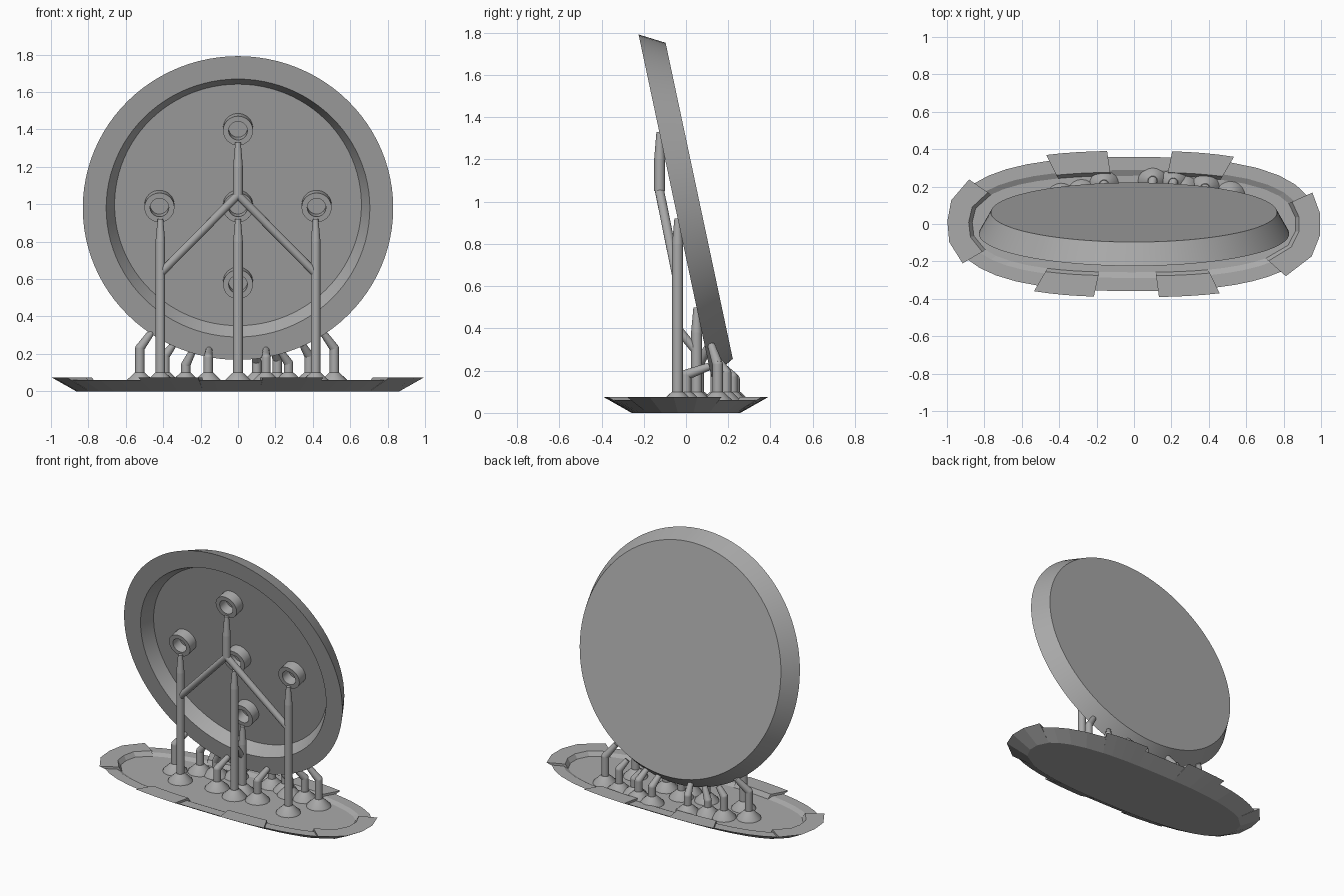
import bpy, bmesh, math
from mathutils import Vector, Matrix

if "Cube" in bpy.data.objects:
    bpy.data.objects.remove(bpy.data.objects["Cube"])

grey = bpy.data.materials.new("resin grey")
grey.use_nodes = True
COLOUR = (0.4, 0.4, 0.4, 1)
grey.diffuse_color = COLOUR
grey.node_tree.nodes["Principled BSDF"].inputs["Base Color"].default_value = COLOUR


def finish(bm, name, smooth=True):
    bmesh.ops.recalc_face_normals(bm, faces=bm.faces)
    mesh = bpy.data.meshes.new(name)
    bm.to_mesh(mesh)
    bm.free()
    ob = bpy.data.objects.new(name, mesh)
    bpy.context.collection.objects.link(ob)
    mesh.materials.append(grey)
    if smooth:
        bpy.ops.object.select_all(action='DESELECT')
        ob.select_set(True)
        bpy.context.view_layer.objects.active = ob
        bpy.ops.object.shade_smooth_by_angle(angle=math.radians(30))
    return ob


def lathe(name, profile, steps, closed=False):
    bm = bmesh.new()
    verts = [bm.verts.new((r, 0, z)) for r, z in profile]
    edges = [bm.edges.new(p) for p in zip(verts, verts[1:])]
    if closed:
        edges.append(bm.edges.new((verts[-1], verts[0])))
    bmesh.ops.spin(bm, geom=verts + edges, axis=(0, 0, 1), cent=(0, 0, 0),
                   angle=math.tau, steps=steps)
    bmesh.ops.remove_doubles(bm, verts=bm.verts, dist=1e-4)
    return finish(bm, name)


def rod(name, points, radii):
    # tapered round segments with a ball at each bend
    bm = bmesh.new()
    pts = [Vector(p) for p in points]
    for i, (a, b) in enumerate(zip(pts, pts[1:])):
        d = b - a
        place = Matrix.Translation((a + b) / 2) @ d.to_track_quat('Z', 'Y').to_matrix().to_4x4()
        bmesh.ops.create_cone(bm, cap_ends=True, segments=16, radius1=radii[i],
                              radius2=radii[i + 1], depth=d.length, matrix=place)
        if i:
            bmesh.ops.create_uvsphere(bm, u_segments=16, v_segments=8, radius=radii[i],
                                      matrix=Matrix.Translation(a))
    return finish(bm, name)


# Tilted dish with a recessed front
tilt = Matrix.Translation((0, -0.052, 0.98)) @ Matrix.Rotation(math.radians(-78), 4, 'X')
dish = lathe("dish", [(0, 0.08), (0.66, 0.08), (0.705, 0), (0.83, 0),
                      (0.765, 0.117), (0, 0.117)], 96)
dish.matrix_world = tilt

# Sockets standing on the recess floor
for i, (x, y) in enumerate([(0, 0), (0.42, 0), (-0.42, 0), (0, 0.42), (0, -0.42)]):
    ring = lathe(f"socket_{i}", [(0.05, 0.085), (0.05, 0.01), (0.08, 0.01), (0.08, 0.085)],
                 32, closed=True)
    ring.matrix_world = tilt @ Matrix.Translation((x, y, 0))

# Raft: flared oval tray with six raised tabs round the lip
A, B, POWER = 0.965, 0.358, 2.6
breaks = [(0.9, 0.15), (0.55, 0.35), (0.2, 0.36), (-0.14, 0.36), (-0.47, 0.35), (-0.86, 0.22),
          (-0.92, -0.2), (-0.55, -0.35), (-0.21, -0.36), (0.13, -0.36), (0.47, -0.36),
          (0.83, -0.27)]
angles = [math.atan2(y / B, x / A) % math.tau for x, y in breaks]
columns = []
for i, start in enumerate(angles):
    span = (angles[(i + 1) % len(angles)] - start) % math.tau
    tab = i % 2
    for k in range(5):
        t = start + span * k / 4
        c, s = math.cos(t), math.sin(t)
        r = (abs(c) ** POWER + abs(s) ** POWER) ** (-1 / POWER)
        grow = 0.033 * tab
        top = 0.06 + 0.015 * tab
        rows = [(-0.1, 0), (grow, top), (-0.07 - grow / 3, top), (-0.1, 0.045)]
        columns.append([((A + o) * c * r, (B + o) * s * r, z) for o, z in rows])
bm = bmesh.new()
grid = [[bm.verts.new(p) for p in col] for col in columns]
for left, right in zip(grid, grid[1:] + grid[:1]):
    for j in range(3):
        bm.faces.new((left[j], right[j], right[j + 1], left[j + 1]))
bm.faces.new([col[0] for col in grid])
bm.faces.new([col[3] for col in grid])
bmesh.ops.remove_doubles(bm, verts=bm.verts, dist=1e-5)
finish(bm, "raft", smooth=False)


def foot(name, x, y):
    ob = lathe(name, [(0, 0.04), (0.08, 0.04), (0.075, 0.055), (0.027, 0.1), (0, 0.1)], 20)
    ob.location = (x, y, 0)


# Tall posts under the sockets
for name, x, y, z in [("right_post", -0.415, -0.04, 0.92), ("middle_post", 0, -0.04, 0.92),
                      ("left_post", 0.415, -0.04, 0.92), ("rear_post", 0, 0.05, 0.5)]:
    rod(name, [(x, y, 0.05), (x, y, z - 0.12), (x, y, z)], [0.026, 0.026, 0.015])
    foot(name + "_foot", x, y)

# Branches carrying the upper socket, and a short brace behind
apex = (0, -0.125, 1.05)
rod("upper_post", [apex, (0, -0.125, 1.2), (0, -0.125, 1.33)], [0.026, 0.026, 0.015])
for side, x in (("right", -0.415), ("left", 0.415)):
    rod(side + "_branch", [(x, -0.04, 0.63), apex, (0, -0.125, 1.07)], [0.022, 0.022, 0.022])
rod("rear_brace", [(0, -0.04, 0.4), (0, 0.05, 0.29)], [0.02, 0.02])

# Short bent supports under the dish rim: base x, base y, bend z, tip
supports = [
    (-0.525, 0.06, 0.23, (-0.46, 0.11, 0.32)), (0.515, 0.15, 0.23, (0.45, 0.12, 0.32)),
    (-0.39, 0.14, 0.19, (-0.345, 0.14, 0.25)), (0.38, 0.19, 0.19, (0.345, 0.15, 0.25)),
    (-0.16, 0.0, 0.18, (-0.155, 0.11, 0.22)), (0.15, 0.0, 0.18, (0.15, 0.11, 0.22)),
    (-0.28, 0.16, 0.14, (-0.24, 0.14, 0.22)), (0.27, 0.18, 0.15, (0.23, 0.15, 0.21)),
    (0.21, 0.22, 0.17, (0.19, 0.16, 0.23)), (0.1, 0.23, 0.16, (0.09, 0.16, 0.22)),
    (-0.16, 0.21, 0.16, (-0.15, 0.16, 0.23)),
]
for i, (x, y, z, tip) in enumerate(supports):
    rod(f"rim_support_{i}", [(x, y, 0.05), (x, y, z), tip], [0.025, 0.025, 0.018])
    foot(f"rim_support_foot_{i}", x, y)
